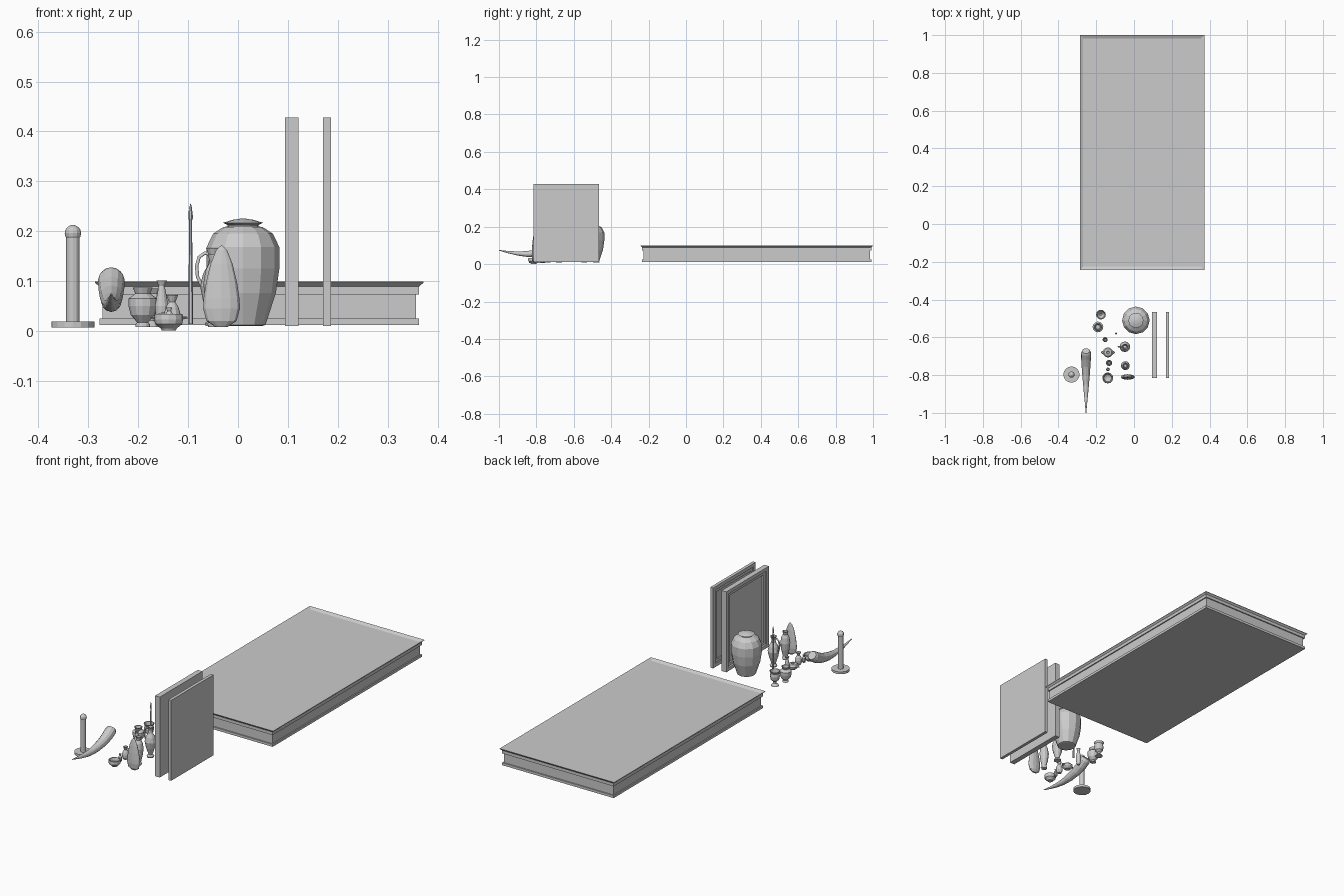
import bpy, bmesh
from math import sin, cos, pi
from mathutils import Vector


def skin(name, rings, caps=True):
    """Join equal-length rings of points into a flat-shaded mesh object."""
    bm = bmesh.new()
    loops = [[bm.verts.new(p) for p in r] for r in rings]
    n = len(loops[0])
    for a, b in zip(loops, loops[1:]):
        for i in range(n):
            j = (i + 1) % n
            bm.faces.new((a[i], a[j], b[j], b[i]))
    if caps:
        bm.faces.new(loops[0][::-1])
        bm.faces.new(loops[-1])
    bmesh.ops.remove_doubles(bm, verts=bm.verts, dist=1e-5)
    bmesh.ops.recalc_face_normals(bm, faces=bm.faces)
    me = bpy.data.meshes.new(name)
    bm.to_mesh(me)
    bm.free()
    ob = bpy.data.objects.new(name, me)
    bpy.context.collection.objects.link(ob)
    return ob


def lathe(name, x, y, profile, sides=12, sy=1.0):
    """Turned part from (radius, z) pairs."""
    return skin(name, [[(x + r * cos(2 * pi * i / sides), y + sy * r * sin(2 * pi * i / sides), z)
                        for i in range(sides)] for r, z in
                       [(max(r, 0.0004), z) for r, z in profile]])


# moulded low platform with a sunken top
rings = []
for d, z in [(.009, .012), (.009, .025), (.015, .025), (.015, .073), (.009, .073),
             (.009, .089), (0, .097), (0, .099), (.018, .091)]:
    x0, x1, y0, y1 = -.287 + d, .372 - d, -.243 + d, 1 - d
    rings.append([(x0, y0, z), (x1, y0, z), (x1, y1, z), (x0, y1, z)])
skin("platform", rings)


# upright framed panels, recessed toward -x
def framed_panel(name, xf, xb):
    t = xb - xf
    rings = []
    for d, x in [(0, xb), (0, xf), (.018, xf), (.02, xf + t * .25), (.034, xf + t * .25), (.036, xf + t * .5)]:
        y0, y1, z0, z1 = -.815 + d, -.465 - d, .01 + d, .428 - d
        rings.append([(x, y0, z0), (x, y1, z0), (x, y1, z1), (x, y0, z1)])
    skin(name, rings)


framed_panel("framed_panel_thick", .094, .121)
framed_panel("framed_panel_thin", .17, .186)

# post on a disc base with ball top
px, py = -.331, -.797
lathe("post_base", px, py, [(.043, .007), (.043, .019)], 16)
lathe("post_shaft", px, py, [(.0135, .019), (.0135, .186)], 12)
lathe("post_ball", px, py, [(.0165 * sin(pi * k / 8), .196 - .0165 * cos(pi * k / 8)) for k in range(9)], 12)

# curved horn
path = [(-1.0, .074, .0015), (-.95, .064, .006), (-.9, .057, .011), (-.85, .054, .0155),
        (-.8, .058, .02), (-.75, .069, .0235), (-.71, .086, .026), (-.682, .103, .0265), (-.672, .112, .021)]
rings = []
for k, (y, z, r) in enumerate(path):
    a, b = path[max(k - 1, 0)], path[min(k + 1, len(path) - 1)]
    t = Vector((0, b[0] - a[0], b[1] - a[1])).normalized()
    up = Vector((0, -t.z, t.y))
    rings.append([Vector((-.254, y, z)) + r * (Vector((cos(u), 0, 0)) + up * sin(u))
                  for u in [2 * pi * i / 12 for i in range(12)]])
skin("horn", rings)

# large lidded jar
lathe("large_jar", .01, -.51, [(.038, .01), (.045, .012), (.066, .076), (.073, .125), (.073, .168),
                               (.06, .195), (.04, .208), (.031, .21), (.031, .214)])
lathe("jar_lid", .01, -.51, [(.03, .212), (.04, .217), (.02, .223), (0, .226)])

# flat teardrop standing at the front
lathe("teardrop", -.033, -.81, [(.012, .008), (.03, .02), (.037, .045), (.036, .065), (.031, .098),
                                (.022, .135), (.011, .162), (0, .172)], 12, .4)

# tall pitcher with handle, and tall vase
lathe("pitcher", -.048, -.65, [(.017, .01), (.018, .016), (.01, .024), (.022, .06), (.028, .09), (.022, .115),
                               (.011, .135), (.01, .15), (.016, .166), (.013, .166), (.008, .145)])
cu = bpy.data.curves.new("pitcher_handle", 'CURVE')
cu.dimensions = '3D'
cu.bevel_depth = .004
cu.bevel_resolution = 1
cu.use_fill_caps = True
pts = [(-.055, .154), (-.067, .156), (-.078, .148), (-.083, .13), (-.081, .108), (-.072, .09)]
sp = cu.splines.new('POLY')
sp.points.add(len(pts) - 1)
for p, (x, z) in zip(sp.points, pts):
    p.co = (x, -.65, z, 1)
bpy.context.collection.objects.link(bpy.data.objects.new("pitcher_handle", cu))
lathe("tall_vase", -.046, -.75, [(.014, .008), (.015, .014), (.012, .025), (.02, .06), (.0235, .095), (.019, .122),
                                 (.011, .138), (.014, .153), (.011, .153), (.008, .138)])

# two footed pots at the back
lathe("round_pot", -.191, -.545, [(.015, .008), (.014, .014), (.011, .017), (.024, .032), (.0285, .05), (.0285, .065),
                                  (.019, .072), (.015, .075), (.02, .087), (.016, .087), (.012, .072)])
lathe("footed_goblet", -.175, -.48, [(.019, .008), (.017, .013), (.008, .021), (.008, .03), (.02, .04), (.0235, .06),
                                     (.021, .075), (.026, .085), (.022, .085), (.017, .06), (.005, .045)])

# slim bottle
lathe("slim_bottle", -.153, -.612, [(.008, .01), (.012, .03), (.0135, .05), (.009, .075), (.006, .09),
                                    (.0105, .101), (.008, .101), (.004, .09)])

# oil lamp: low bowl with pointed spouts on both sides
lathe("lamp_bowl", -.138, -.68, [(.014, .008), (.024, .018), (.027, .028), (.02, .036), (.008, .038), (.006, .034)])
for s, n in ((-1, "left"), (1, "right")):
    skin("lamp_spout_" + n, [[(-.138 + s * x, -.68 + w * cos(u), .027 + w * .5 * sin(u))
                              for u in [pi * i / 3 for i in range(6)]]
                             for x, w in ((.018, .014), (.037, .003))])

# small vase, tiny cup and shallow bowl at the front
lathe("small_vase", -.132, -.735, [(.01, .008), (.016, .02), (.0165, .034), (.013, .047), (.0065, .058),
                                   (.012, .072), (.009, .072), (.005, .06)])
lathe("tiny_vial", -.138, -.77, [(.007, .008), (.01, .02), (.008, .032), (.004, .04), (.006, .047), (.003, .047)], 10)
lathe("shallow_bowl", -.139, -.815, [(.014, .001), (.016, .005), (.027, .014), (.029, .023), (.028, .034),
                                     (.024, .034), (.02, .018), (.008, .012)])

# thin spear
lathe("spear", -.095, -.58, [(.005, .014), (.0048, .06), (.0035, .15), (.003, .21), (.003, .222), (.0045, .226),
                             (.004, .24), (.0025, .242), (.0028, .247), (.0, .256)], 6)
